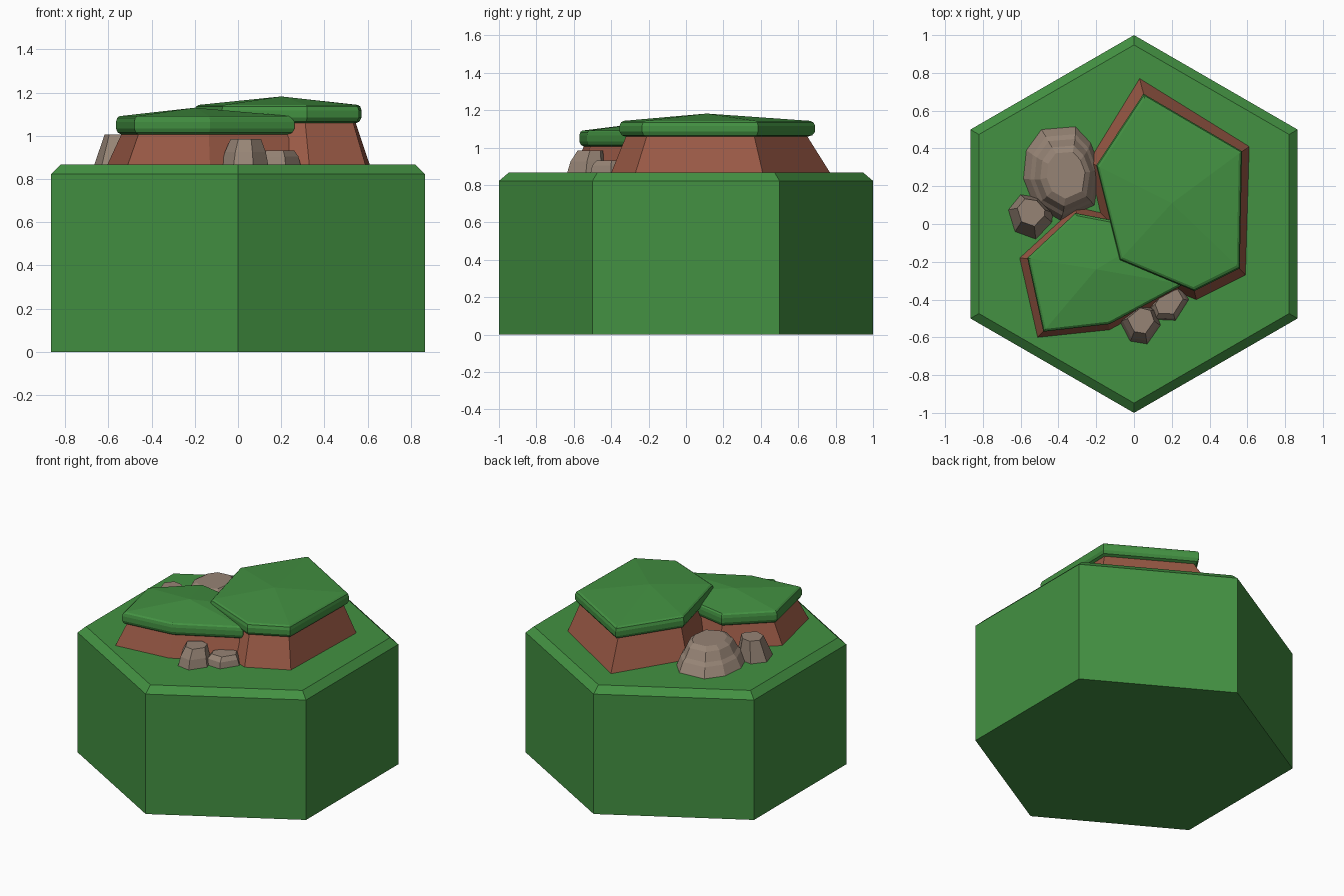
import bpy, bmesh, math

if "Cube" in bpy.data.objects:
    bpy.data.objects.remove(bpy.data.objects["Cube"])


def material(name, rgb):
    m = bpy.data.materials.new(name)
    m.diffuse_color = (*rgb, 1)
    m.use_nodes = True
    m.node_tree.nodes["Principled BSDF"].inputs["Base Color"].default_value = m.diffuse_color
    return m


GRASS = material("grass green", (0.056, 0.283, 0.054))
EARTH = material("earth brown", (0.328, 0.102, 0.061))
STONE = material("stone grey", (0.305, 0.230, 0.178))


def loft(name, mat, rings, apex=None):
    """Closed solid through stacked rings of 3D points, topped flat or with an apex."""
    bm = bmesh.new()
    loops = [[bm.verts.new(p) for p in ring] for ring in rings]
    n = len(loops[0])
    for a, b in zip(loops, loops[1:]):
        for i in range(n):
            j = (i + 1) % n
            bm.faces.new((a[i], a[j], b[j], b[i]))
    bm.faces.new(loops[0][::-1])
    if apex:
        tip = bm.verts.new(apex)
        for i in range(n):
            bm.faces.new((loops[-1][i], loops[-1][(i + 1) % n], tip))
    else:
        bm.faces.new(loops[-1])
    bmesh.ops.recalc_face_normals(bm, faces=bm.faces)
    me = bpy.data.meshes.new(name)
    bm.to_mesh(me)
    bm.free()
    me.materials.append(mat)
    ob = bpy.data.objects.new(name, me)
    bpy.context.collection.objects.link(ob)
    return ob


def ring(outline, c, s, z, shift=(0, 0)):
    """Outline scaled by s about c, moved by shift, at height z."""
    return [(c[0] + (x - c[0]) * s + shift[0], c[1] + (y - c[1]) * s + shift[1], z)
            for x, y in outline]


GROUND = 0.866

# Hexagonal tile with chamfered top rim
hexagon = [(math.cos(math.radians(30 + 60 * k)), math.sin(math.radians(30 + 60 * k)))
           for k in range(6)]
loft("hex_tile", GRASS, [ring(hexagon, (0, 0), s, z)
                         for s, z in ((1, 0), (1, 0.822), (0.948, GROUND))])


# Hills: sloped earth bank with an overhanging, round-edged grass cap
def hill(name, foot, cap, c, z0, tip):
    loft(name + "_earth_bank", EARTH,
         [ring(foot, c, 1, GROUND - 0.02), ring(foot, c, 1, GROUND),
          ring(cap, c, 0.92, z0 + 0.01)])
    profile = ((0.93, 0), (0.975, 0.008), (1, 0.027), (1, 0.058), (0.985, 0.077), (0.955, 0.085))
    loft(name + "_grass_cap", GRASS,
         [ring(cap, c, s, z0 + dz) for s, dz in profile], (*c, tip))


hill("tall_hill",
     [(0.03, 0.77), (-0.24, 0.33), (-0.11, -0.23), (0.33, -0.40), (0.59, -0.27), (0.61, 0.41)],
     [(0.05, 0.69), (-0.20, 0.31), (-0.075, -0.19), (0.32, -0.355), (0.56, -0.235), (0.572, 0.385)],
     (0.20, 0.11), 1.058, 1.182)
hill("low_hill",
     [(-0.605, -0.18), (-0.51, -0.60), (-0.13, -0.56), (0.28, -0.34), (0.17, -0.02), (-0.31, 0.09)],
     [(-0.565, -0.18), (-0.48, -0.57), (-0.13, -0.53), (0.262, -0.32), (0.15, -0.03), (-0.31, 0.058)],
     (-0.20, -0.24), 1.006, 1.13)


# Boulders: uneven outline tapered upwards in (scale, height, shift) steps
def boulder(name, outline, steps):
    n = len(outline)
    c = (sum(p[0] for p in outline) / n, sum(p[1] for p in outline) / n)
    loft(name, STONE, [ring(outline, c, s, z, sh) for s, z, sh in steps])


boulder("big_boulder",
        [(-0.49, 0.50), (-0.57, 0.39), (-0.585, 0.24), (-0.53, 0.10), (-0.39, 0.02),
         (-0.21, 0.10), (-0.18, 0.30), (-0.23, 0.43), (-0.31, 0.515)],
        ((1, GROUND - 0.02, (0, 0)), (1, GROUND, (0, 0)), (0.87, 0.925, (0.01, -0.01)),
         (0.78, 0.945, (0.015, -0.015)), (0.65, 1.00, (0.02, -0.02)), (0.5, 1.022, (0.025, -0.02))))
boulder("side_boulder",
        [(-0.60, 0.155), (-0.665, 0.075), (-0.63, -0.04), (-0.52, -0.08), (-0.435, 0.01),
         (-0.43, 0.06), (-0.50, 0.14)],
        ((1, GROUND - 0.02, (0, 0)), (1, GROUND, (0, 0)), (0.62, 1.007, (0, 0.02))))
boulder("front_boulder",
        [(-0.075, -0.515), (-0.02, -0.62), (0.07, -0.635), (0.14, -0.535), (0.11, -0.45),
         (0.03, -0.43)],
        ((1, GROUND - 0.02, (0, 0)), (1, GROUND, (0, 0)), (0.88, 0.925, (0, 0.005)),
         (0.66, 0.984, (0, 0.02))))
boulder("front_pebble",
        [(0.085, -0.44), (0.11, -0.505), (0.22, -0.51), (0.29, -0.40), (0.25, -0.33),
         (0.14, -0.36)],
        ((1, GROUND - 0.02, (0, 0)), (1, GROUND, (0, 0)), (0.9, 0.905, (0, 0)),
         (0.72, 0.932, (0, 0.01))))
